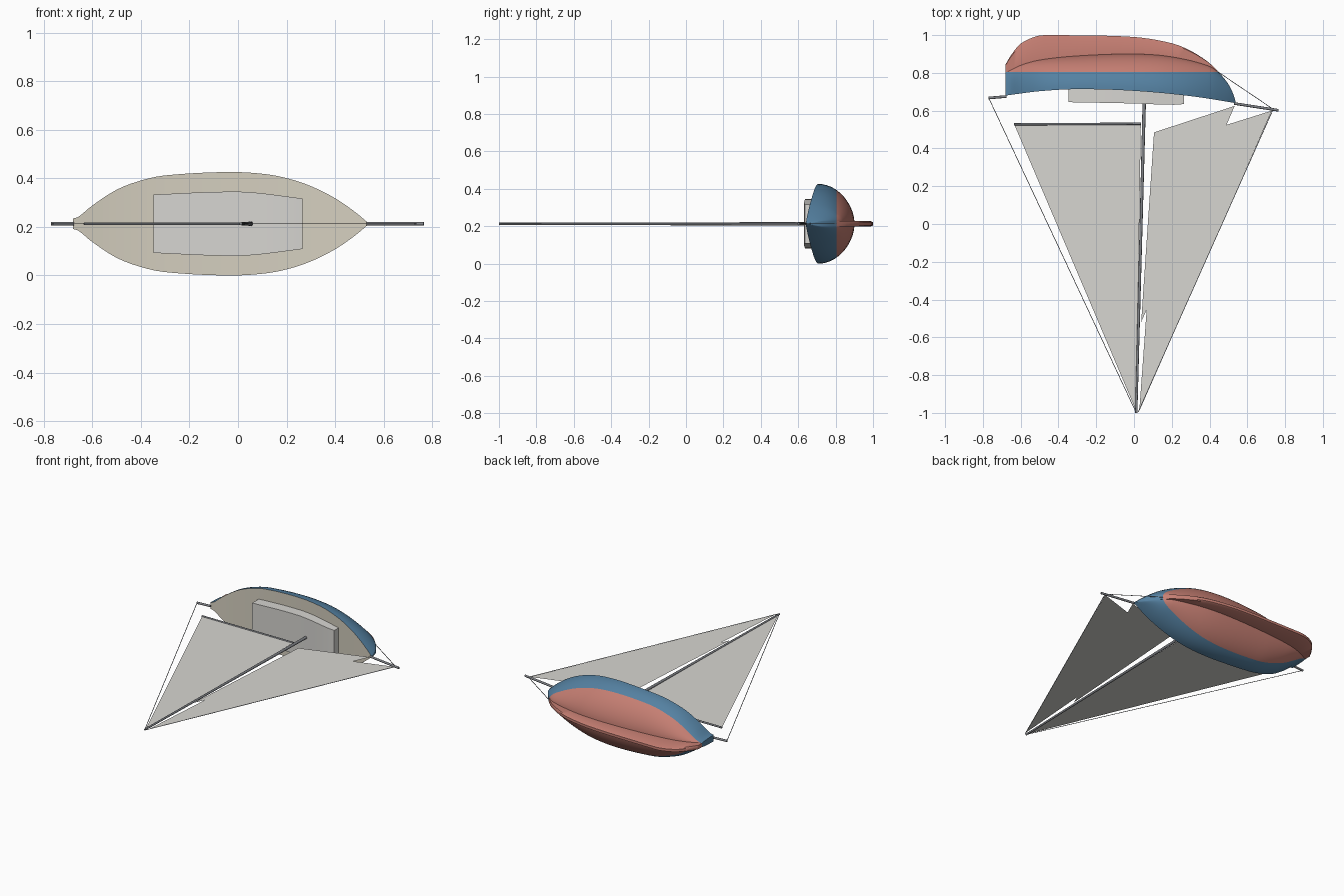
import bpy, bmesh, math
from mathutils import Vector

if "Cube" in bpy.data.objects:
    bpy.data.objects.remove(bpy.data.objects["Cube"])

ZC = 0.213  # centre plane; the boat lies on its side, mast towards -y


def material(name, rgb):
    m = bpy.data.materials.new(name)
    m.diffuse_color = (*rgb, 1)
    m.use_nodes = True
    m.node_tree.nodes["Principled BSDF"].inputs["Base Color"].default_value = m.diffuse_color
    return m


BLUE = material("topside_blue", (0.09, 0.22, 0.36))
RED = material("bottom_red", (0.56, 0.21, 0.17))
CREAM = material("deck_cream", (0.66, 0.62, 0.52))
WHITE = material("sail_white", (0.68, 0.67, 0.64))
SPAR = material("spar_grey", (0.22, 0.23, 0.25))


def curve(pts):
    """Smooth function through (x, value) points."""
    n = len(pts)

    def slope(i):
        a, b = pts[max(i - 1, 0)], pts[min(i + 1, n - 1)]
        return (b[1] - a[1]) / (b[0] - a[0])

    def f(x):
        i = 0
        while i < n - 2 and x > pts[i + 1][0]:
            i += 1
        (x0, y0), (x1, y1) = pts[i], pts[i + 1]
        d = x1 - x0
        t = (x - x0) / d
        return ((2*t**3 - 3*t**2 + 1) * y0 + (t**3 - 2*t**2 + t) * d * slope(i)
                + (3*t**2 - 2*t**3) * y1 + (t**3 - t**2) * d * slope(i + 1))
    return f


def finish(name, bm, mats, smooth=None):
    me = bpy.data.meshes.new(name)
    bm.to_mesh(me)
    bm.free()
    for m in mats:
        me.materials.append(m)
    ob = bpy.data.objects.new(name, me)
    bpy.context.collection.objects.link(ob)
    if smooth:
        bpy.ops.object.select_all(action='DESELECT')
        ob.select_set(True)
        bpy.context.view_layer.objects.active = ob
        bpy.ops.object.shade_smooth_by_angle(angle=math.radians(smooth))
    return ob


def loft(bm, rows):
    """Skin a grid of points and return the rows of vertices."""
    vs = [[bm.verts.new(p) for p in r] for r in rows]
    for a, b in zip(vs, vs[1:]):
        for i in range(len(a) - 1):
            bm.faces.new((a[i], a[i + 1], b[i + 1], b[i]))
    return vs


# Hull lines: sheer, half beam, body bottom, keel bottom
sheer = curve([(-.68, .68), (-.5, .703), (-.3, .714), (0, .705), (.3, .677), (.54, .64)])
beam = curve([(-.68, .021), (-.655, .03), (-.6, .075), (-.5, .14), (-.4, .178), (-.3, .199),
              (-.05, .213), (.1, .206), (.2, .188), (.3, .155), (.4, .105), (.48, .05), (.54, 0)])
body = curve([(-.68, .80), (-.6, .84), (-.5, .868), (-.3, .89), (0, .90), (.2, .885),
              (.4, .835), (.46, .79), (.5, .74), (.525, .69), (.54, .64)])
keel = curve([(-.68, .845), (-.65, .895), (-.6, .955), (-.5, .998), (-.4, 1.0), (0, .99),
              (.2, .957), (.3, .917), (.4, .852), (.46, .79), (.5, .74), (.525, .69), (.54, .64)])

N = 48
stations = [-.07 - .61 * math.cos(math.pi * i / N) for i in range(N + 1)]


def section(x):
    s, b, c = sheer(x), max(beam(x), 0), body(x)
    k = min(max(keel(x), c), 1.0)
    kw = min(.014, b * .6)
    half = []
    for i in range(15):
        t = math.sin(math.pi / 2 * i / 14)
        half.append((kw + (b - kw) * max(1 - t * t, 0) ** .6, s + (c - s) * t))
    half.append((kw, c + (k - c) * .9))
    half.append((kw * .6, k))
    pts = half + [(-w, y) for w, y in reversed(half)]
    return [(x, y, ZC + w) for w, y in pts]


# Hull shell with transom, split in colour at the waterline
bm = bmesh.new()
rows = loft(bm, [section(x) for x in stations])
bm.faces.new(rows[0])
bmesh.ops.remove_doubles(bm, verts=bm.verts, dist=1e-5)
bmesh.ops.recalc_face_normals(bm, faces=bm.faces)
bmesh.ops.bisect_plane(bm, geom=bm.verts[:] + bm.edges[:] + bm.faces[:],
                       plane_co=(0, .805, 0), plane_no=(0, 1, 0))
for f in bm.faces:
    f.material_index = int(f.calc_center_median().y > .805)
finish("hull", bm, [BLUE, RED], 40)

# Deck
bm = bmesh.new()
loft(bm, [[(x, sheer(x), ZC + s * max(beam(x), 0)) for s in (-1, 1)] for x in stations])
bmesh.ops.remove_doubles(bm, verts=bm.verts, dist=1e-5)
bmesh.ops.recalc_face_normals(bm, faces=bm.faces)
if sum(f.normal.y for f in bm.faces) > 0:
    bmesh.ops.reverse_faces(bm, faces=bm.faces)
finish("deck", bm, [CREAM])

# Cabin, with gently bowed sides
cab_w = curve([(-.347, .120), (-.1, .131), (.05, .130), (.265, .104)])
cab_y = curve([(-.347, .645), (0, .638), (.2, .631), (.265, .635)])
bm = bmesh.new()
rows = []
for i in range(13):
    x = -.347 + .612 * i / 12
    w, y, base = cab_w(x), cab_y(x), sheer(x) + .003
    rows.append([(x, base, ZC - w), (x, y, ZC - w), (x, y, ZC + w), (x, base, ZC + w)])
rows = loft(bm, rows)
bm.faces.new(rows[0])
bm.faces.new(rows[-1])
bmesh.ops.recalc_face_normals(bm, faces=bm.faces)
finish("cabin", bm, [WHITE], 30)


def rod(name, a, b, r1, r2=None, sides=12):
    """Round spar or wire between two (x, y) points on the centre plane."""
    a, b = Vector((*a, ZC)), Vector((*b, ZC))
    bm = bmesh.new()
    bmesh.ops.create_cone(bm, cap_ends=True, segments=sides, radius1=r1,
                          radius2=r2 or r1, depth=(b - a).length)
    q = (b - a).to_track_quat('Z', 'Y')
    for v in bm.verts:
        v.co = q @ v.co + (a + b) / 2
    finish(name, bm, [SPAR], 40)


# Spars and rigging
rod("mast", (.054, .636), (.012, -1), .009, .006)
rod("boom", (-.635, .528), (.038, .531), .006)
rod("bowsprit", (.53, .638), (.765, .602), .007)
rod("boomkin", (-.77, .667), (-.675, .675), .007)
rod("backstay", (-.768, .665), (.010, -.995), .002, sides=6)
rod("forestay", (.735, .603), (.022, -.995), .002, sides=6)
rod("bobstay", (.735, .609), (.445, .805), .002, sides=6)

# Sails
for name, dz, tri in (
        ("mainsail", 0, ((-.633, .525), (.036, .525), (.012, -.99))),
        ("jib", 0, ((.73, .60), (.13, .412), (.028, -.99))),
        ("staysail", .002, ((.533, .625), (.106, .485), (.038, -.52)))):
    bm = bmesh.new()
    bm.faces.new([bm.verts.new((x, y, ZC + dz)) for x, y in reversed(tri)])
    bm.normal_update()
    if bm.faces[:][0].normal.z < 0:
        bmesh.ops.reverse_faces(bm, faces=bm.faces[:])
    finish(name, bm, [WHITE])
